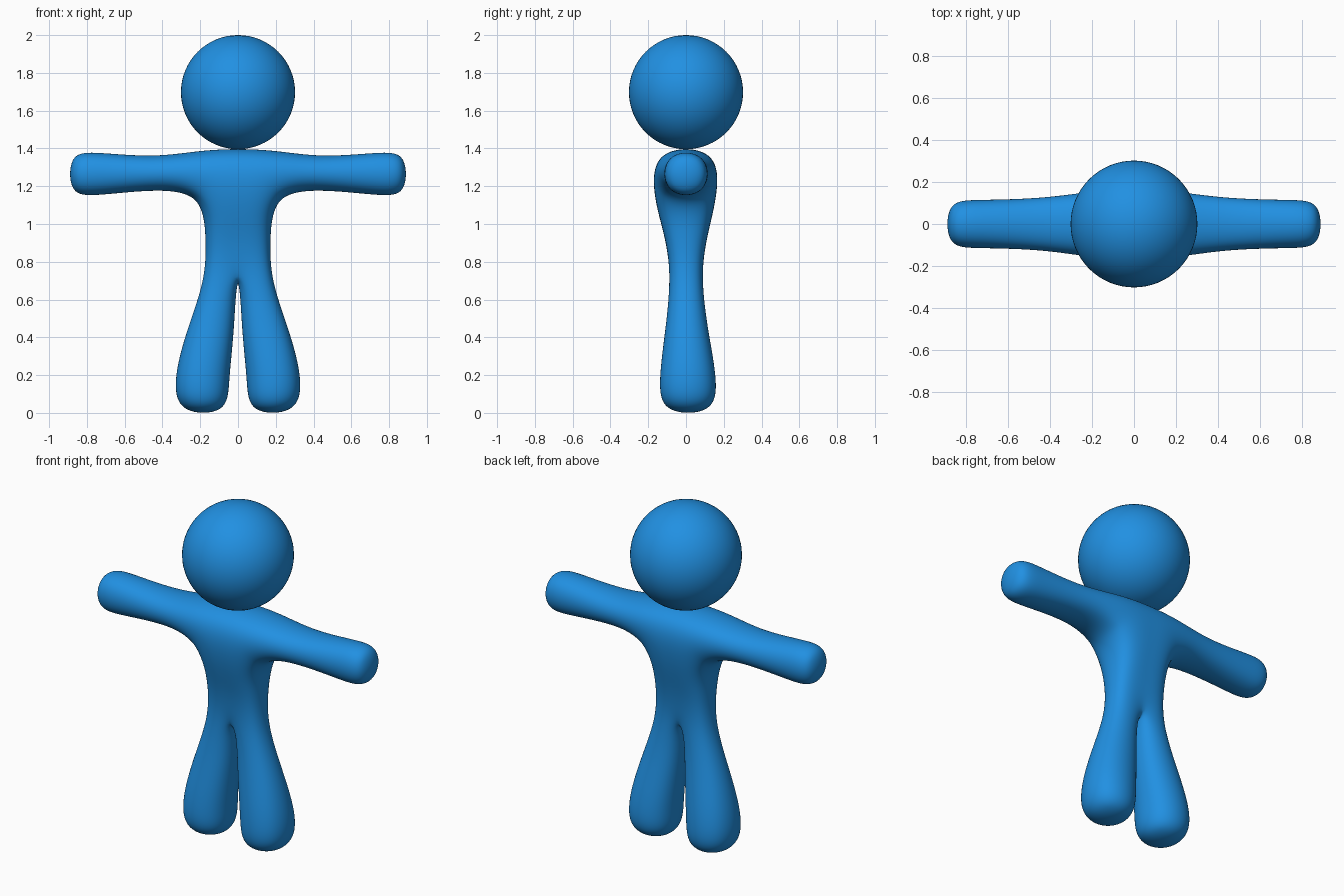
import bpy, bmesh

if "Cube" in bpy.data.objects:
    bpy.data.objects.remove(bpy.data.objects["Cube"])

blue = bpy.data.materials.new("blue")
blue.diffuse_color = (0.015, 0.28, 0.76, 1)
blue.use_nodes = True
blue.node_tree.nodes["Principled BSDF"].inputs["Base Color"].default_value = blue.diffuse_color

# Cage rows for one half of the body: (x, z, half depth, y offset)
centre = [(0, 1.41, .172, 0), (0, 1.155, .174, -.004), (0, .93, .108, 0), (0, .78, .085, 0)]
side = [(.2, 1.40, .17, 0), (.2, 1.155, .174, -.004), (.175, .93, .108, 0), (.18, .70, .085, 0)]
# Arm rings: x, centre z, half height, half depth
arm = [(.45, 1.268, .09, .13), (.76, 1.265, .128, .125), (.90, 1.265, .12, .12)]
arm_top = [(x, z + r, d, 0) for x, z, r, d in arm]
arm_low = [(x, z - r, d, 0) for x, z, r, d in arm]
# Leg rings: z, inner x, outer x, half depth, y offset
leg = [(.45, .007, .279, .119, .003), (.17, .036, .36, .172, .011), (-.014, .042, .322, .15, .011)]
leg_in = [(i, z, d, y) for z, i, o, d, y in leg]
leg_out = [(o, z, d, y) for z, i, o, d, y in leg]

bm = bmesh.new()
made = {}


def pair(p):
    """Front and back vertex of one cage point."""
    if p not in made:
        x, z, d, y = p
        made[p] = (bm.verts.new((x, y - d, z)), bm.verts.new((x, y + d, z)))
    return made[p]


def strip(left, right):
    """Front and back panels between two rows of points."""
    for i in range(len(left) - 1):
        q = [pair(p) for p in (left[i], right[i], right[i + 1], left[i + 1])]
        bm.faces.new([v[0] for v in q])
        bm.faces.new([v[1] for v in reversed(q)])


# Torso, arm and leg panels
strip(centre, side)
strip([side[0]] + arm_top, [side[1]] + arm_low)
strip([centre[3]] + leg_in, [side[3]] + leg_out)

# Walls joining front to back around the outline
outline = ([centre[0], side[0]] + arm_top + arm_low[::-1] + side[1:]
           + leg_out + leg_in[::-1] + [centre[3]])
for p, q in zip(outline, outline[1:]):
    a, b = pair(p), pair(q)
    bm.faces.new((a[0], a[1], b[1], b[0]))
bmesh.ops.recalc_face_normals(bm, faces=bm.faces)

mesh = bpy.data.meshes.new("body")
bm.to_mesh(mesh)
bm.free()
body = bpy.data.objects.new("body", mesh)
bpy.context.collection.objects.link(body)
mesh.materials.append(blue)
mesh.shade_smooth()
body.modifiers.new("mirror", 'MIRROR').use_clip = True
sub = body.modifiers.new("smooth", 'SUBSURF')
sub.levels = sub.render_levels = 4

# Head
bpy.ops.mesh.primitive_uv_sphere_add(segments=64, ring_count=32, radius=.302, location=(0, 0, 1.698))
head = bpy.context.object
head.name = "head"
head.data.materials.append(blue)
head.data.shade_smooth()
